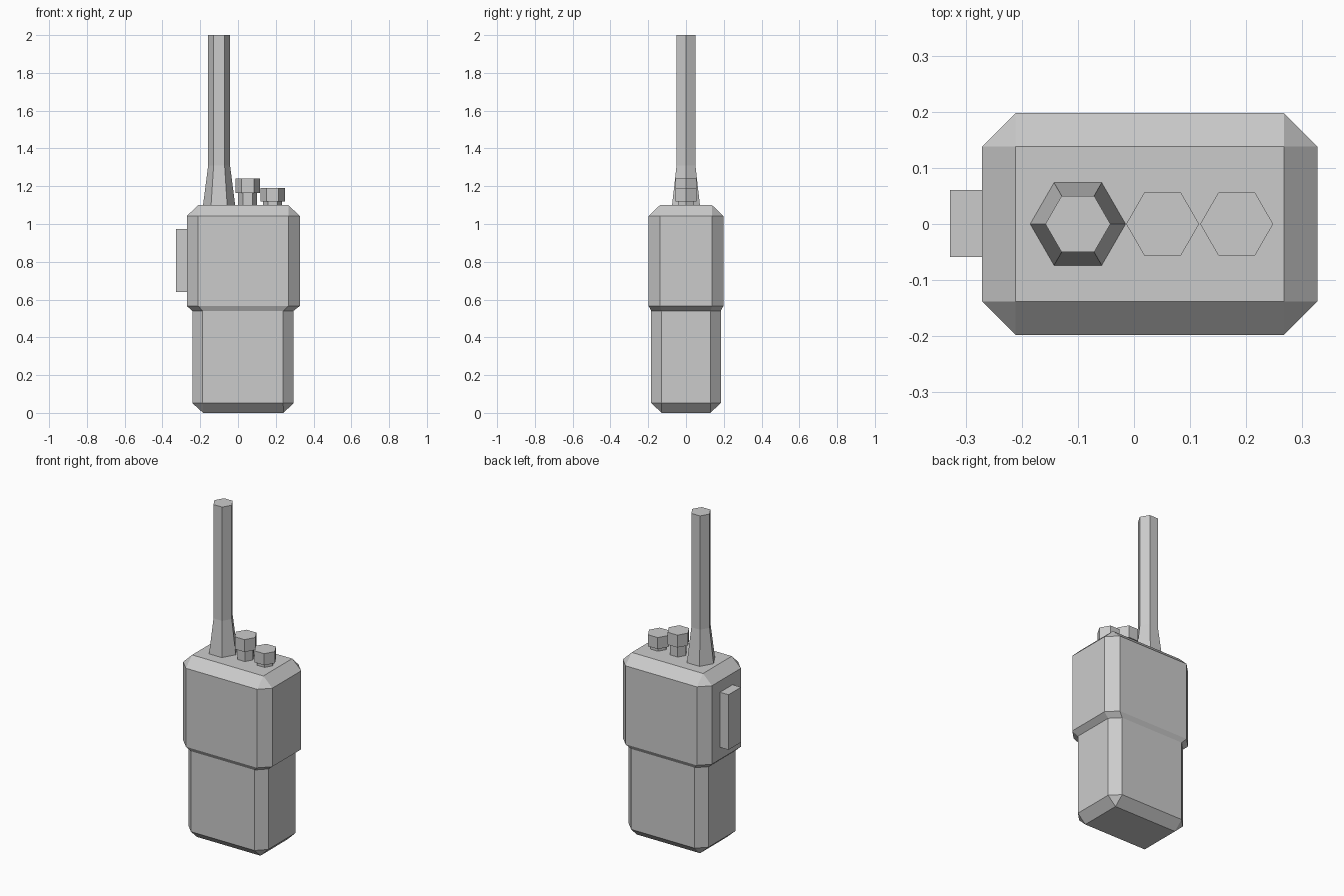
import bpy, bmesh, math

if "Cube" in bpy.data.objects:
    bpy.data.objects.remove(bpy.data.objects["Cube"])


def loft(name, rings):
    """Skin a closed solid through equal-length rings; coincident points are merged."""
    bm = bmesh.new()
    loops = [[bm.verts.new(p) for p in ring] for ring in rings]
    n = len(loops[0])
    for a, b in zip(loops, loops[1:]):
        for i in range(n):
            j = (i + 1) % n
            bm.faces.new((a[i], a[j], b[j], b[i]))
    bm.faces.new(loops[0][::-1])
    bm.faces.new(loops[-1])
    bmesh.ops.remove_doubles(bm, verts=bm.verts[:], dist=1e-4)
    bmesh.ops.recalc_face_normals(bm, faces=bm.faces[:])
    mesh = bpy.data.meshes.new(name)
    bm.to_mesh(mesh)
    bm.free()
    obj = bpy.data.objects.new(name, mesh)
    bpy.context.collection.objects.link(obj)
    return obj


def chamfered_rect(cx, hx, hy, c, z):
    """Rectangle with corners cut by c, always eight points (c = 0 gives doubles)."""
    pts = [(hx, -hy + c), (hx, hy - c), (hx - c, hy), (-hx + c, hy),
           (-hx, hy - c), (-hx, -hy + c), (-hx + c, -hy), (hx - c, -hy)]
    return [(cx + x, y, z) for x, y in pts]


def hexagon(cx, r, z):
    return [(cx + r * math.cos(i * math.pi / 3), r * math.sin(i * math.pi / 3), z)
            for i in range(6)]


# Case: narrow grip stepping out to a wider head, bevelled at both ends
loft("radio_body", [
    chamfered_rect(0.028, 0.213, 0.129, 0, 0),
    chamfered_rect(0.026, 0.268, 0.184, 0.055, 0.052),
    chamfered_rect(0.026, 0.268, 0.184, 0.055, 0.54),
    chamfered_rect(0.028, 0.299, 0.198, 0.06, 0.566),
    chamfered_rect(0.028, 0.299, 0.198, 0.06, 1.042),
    chamfered_rect(0.028, 0.239, 0.138, 0, 1.1),
])

# Antenna with flared base
loft("antenna", [hexagon(-0.1, r, z)
                 for r, z in ((0.085, 1.1), (0.058, 1.31), (0.058, 2.0))])

# Control knobs: hexagonal head on a thinner stem
for name, x, z0, z1 in (("volume_knob", 0.051, 1.165, 1.24),
                        ("channel_knob", 0.183, 1.12, 1.19)):
    loft(name, [hexagon(x, r, z) for r, z in
                ((0.05, 1.1), (0.05, z0), (0.065, z0), (0.065, z1))])

# Talk button on the left side
bpy.ops.mesh.primitive_cube_add(size=1, location=(-0.298, 0.001, 0.806))
button = bpy.context.object
button.name = "talk_button"
button.scale = (0.06, 0.12, 0.334)
